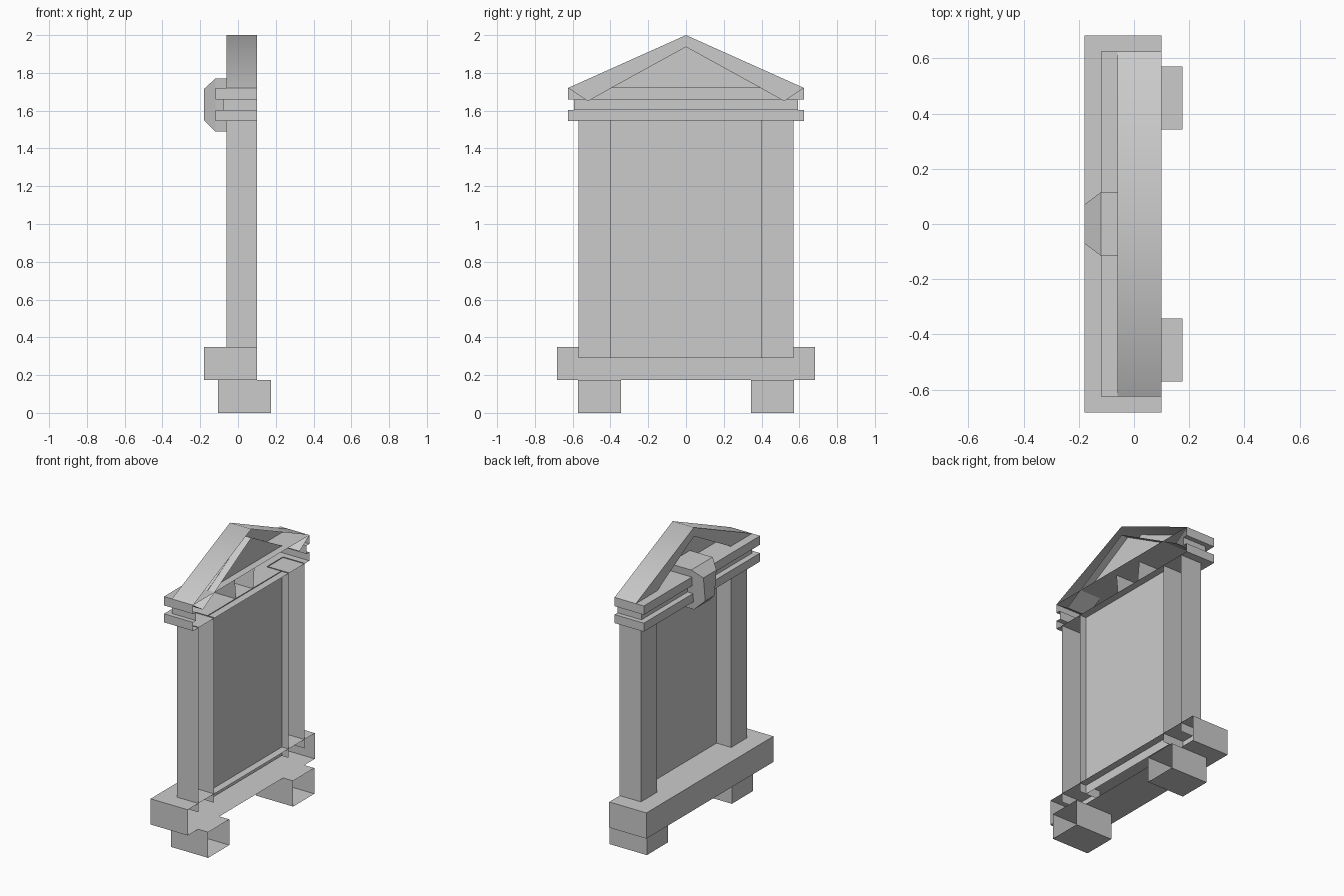
import bpy
import bmesh
import math

cube = bpy.data.objects.get("Cube")
if cube:
    bpy.data.objects.remove(cube, do_unlink=True)

stone = bpy.data.materials.new("grey_stone")
stone.use_nodes = True
GREY = (0.6, 0.6, 0.6, 1)
stone.diffuse_color = GREY
stone.node_tree.nodes["Principled BSDF"].inputs["Base Color"].default_value = GREY

BACK = 0.10      # open wall side of the surround
FACE = -0.06     # face of the columns and pediment
RECESS = 0.05    # plane of the infill panels


def finish(name, bm, smooth_angle=None):
    bmesh.ops.recalc_face_normals(bm, faces=bm.faces)
    mesh = bpy.data.meshes.new(name)
    bm.to_mesh(mesh)
    bm.free()
    mesh.materials.append(stone)
    obj = bpy.data.objects.new(name, mesh)
    bpy.context.collection.objects.link(obj)
    if smooth_angle:
        bpy.ops.object.select_all(action="DESELECT")
        obj.select_set(True)
        bpy.context.view_layer.objects.active = obj
        bpy.ops.object.shade_smooth_by_angle(angle=math.radians(smooth_angle))
    return obj


def open_shell(name, levels, back=BACK, centre=0.0, caps=True):
    """Stack of (z, front x, half width) U-shaped rings, open towards +x."""
    bm = bmesh.new()
    rings = []
    for z, front, half in levels:
        corners = [(back, -half), (front, -half), (front, half), (back, half)]
        rings.append([bm.verts.new((x, centre + y, z)) for x, y in corners])
    for low, high in zip(rings, rings[1:]):
        for i in range(3):
            bm.faces.new((low[i], high[i], high[i + 1], low[i + 1]))
    if caps:
        bm.faces.new(rings[0])
        bm.faces.new(rings[-1][::-1])
    return finish(name, bm)


def flat_panel(name, outline):
    """Upright panel from a (y, z) outline."""
    bm = bmesh.new()
    bm.faces.new([bm.verts.new((RECESS, y, z)) for y, z in outline])
    return finish(name, bm)


# Sill, feet and columns
open_shell("sill", [(0.175, -0.18, 0.683), (0.35, -0.18, 0.683)])
for side, sign in (("left", 1), ("right", -1)):
    open_shell(side + "_foot", [(0, -0.105, 0.114), (0.175, -0.105, 0.114)],
               back=0.175, centre=sign * 0.457)
    open_shell(side + "_column", [(0.29, FACE, 0.085), (1.55, FACE, 0.085)],
               centre=sign * 0.485, caps=False)

# Infill panel between the columns
flat_panel("infill_panel", [(-0.4, 0.29), (0.4, 0.29), (0.4, 1.55), (-0.4, 1.55)])

# Stepped entablature as one continuous shell
wide, narrow = (-0.12, 0.625), (-0.08, 0.593)
steps = [(1.545, wide), (1.603, wide), (1.603, narrow),
         (1.66, narrow), (1.66, wide), (1.72, wide)]
open_shell("entablature", [(z, *step) for z, step in steps])

# Raking cornice: chevron with its outer and inner slopes
outer = [(-0.625, 1.72), (0, 2.0), (0.625, 1.72)]
inner = [(0.52, 1.65), (0, 1.94), (-0.52, 1.65)]
bm = bmesh.new()
chevron = outer + inner
front = [bm.verts.new((FACE, y, z)) for y, z in chevron]
rear = [bm.verts.new((BACK, y, z)) for y, z in chevron]
for i in range(6):
    j = (i + 1) % 6
    bm.faces.new((front[i], front[j], rear[j], rear[i]))
bm.faces.new((front[0], front[1], front[4], front[5]))
bm.faces.new((front[1], front[2], front[3], front[4]))
finish("raking_cornice", bm, smooth_angle=55)

# Recessed triangle in the pediment
flat_panel("tympanum", [(-0.4, 1.72), (0.4, 1.72), (0, 1.94)])

# Keystone: tapered block with a smaller bevelled face
bm = bmesh.new()
rings = []
for x, low, high, low_half, high_half in ((RECESS, 1.49, 1.77, 0.085, 0.115),
                                          (-0.12, 1.49, 1.77, 0.085, 0.115),
                                          (-0.18, 1.55, 1.715, 0.05, 0.07)):
    corners = [(-low_half, low), (low_half, low), (high_half, high), (-high_half, high)]
    rings.append([bm.verts.new((x, y, z)) for y, z in corners])
for near, far in zip(rings, rings[1:]):
    for i in range(4):
        j = (i + 1) % 4
        bm.faces.new((near[i], near[j], far[j], far[i]))
bm.faces.new(rings[-1])
finish("keystone", bm)
